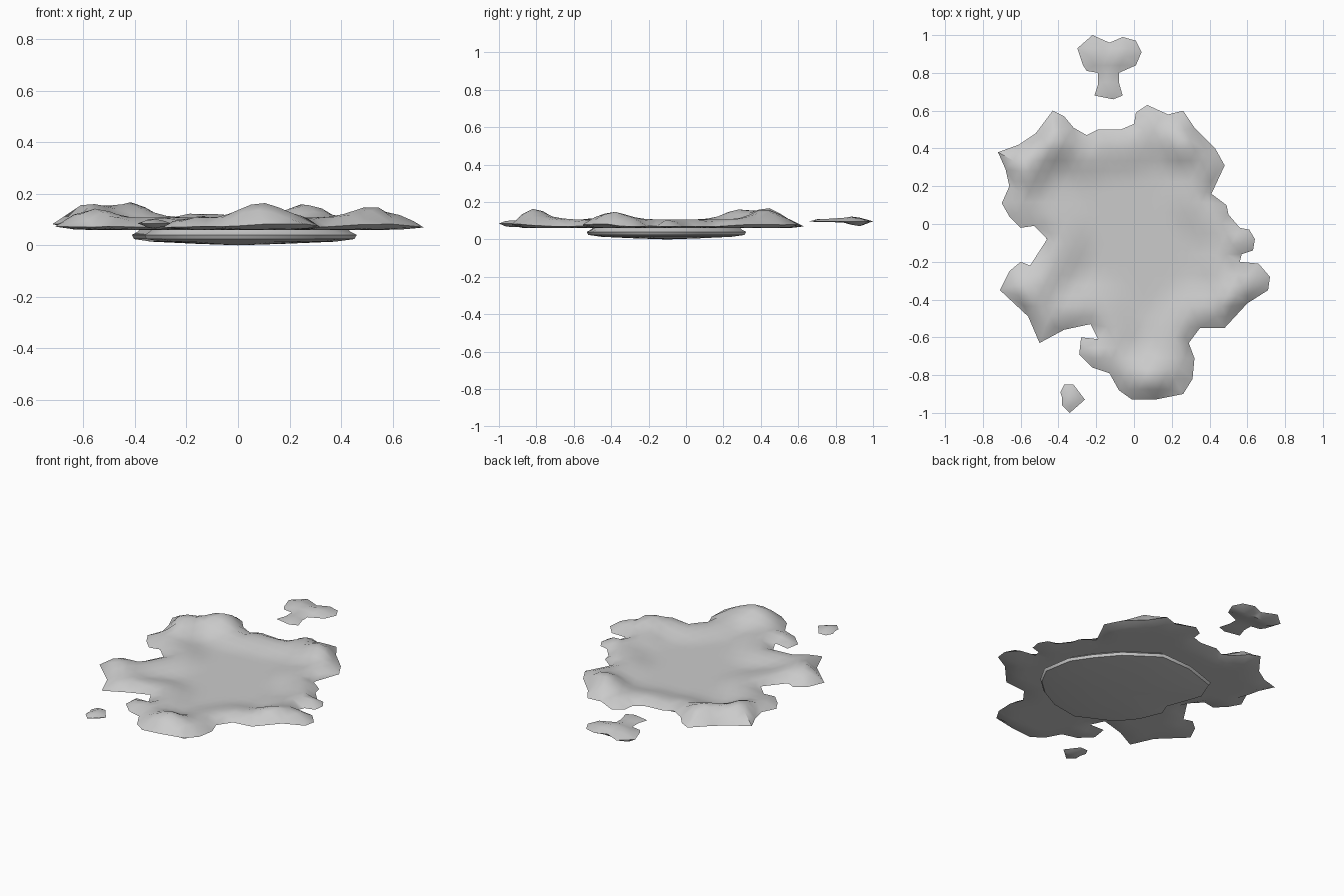
import bpy
import bmesh
import math
from mathutils import Vector
from mathutils.geometry import delaunay_2d_cdt, intersect_point_line

cube = bpy.data.objects.get("Cube")
if cube:
    bpy.data.objects.remove(cube, do_unlink=True)

GREY = (0.6, 0.6, 0.6, 1.0)
material = bpy.data.materials.new("plain grey")
material.use_nodes = True
material.diffuse_color = GREY
material.node_tree.nodes["Principled BSDF"].inputs["Base Color"].default_value = GREY


def edge_distance(point, outline):
    """Shortest distance from a point to a closed outline."""
    best = math.inf
    for i, start in enumerate(outline):
        end = outline[(i + 1) % len(outline)]
        near, factor = intersect_point_line(point, start, end)
        near = start.lerp(end, max(0, min(1, factor)))
        best = min(best, (point - Vector(near[:2])).length)
    return best


def lattice(outline, spacing):
    """Staggered points that keep clear of the outline."""
    left, right = min(p.x for p in outline), max(p.x for p in outline)
    low, high = min(p.y for p in outline), max(p.y for p in outline)
    points = []
    for row in range(int((high - low) / spacing) + 1):
        for column in range(int((right - left) / spacing) + 1):
            shift = spacing / 2 if row % 2 else 0
            point = Vector((left + column * spacing + shift, low + row * spacing))
            if edge_distance(point, outline) > spacing * 0.45:
                points.append(point)
    return points


def smoothstep(value):
    value = max(0, min(1, value))
    return value * value * (3 - 2 * value)


def finish(name, bm, angle):
    bmesh.ops.recalc_face_normals(bm, faces=bm.faces)
    mesh = bpy.data.meshes.new(name)
    bm.to_mesh(mesh)
    bm.free()
    mesh.materials.append(material)
    obj = bpy.data.objects.new(name, mesh)
    bpy.context.collection.objects.link(obj)
    bpy.ops.object.select_all(action="DESELECT")
    obj.select_set(True)
    bpy.context.view_layer.objects.active = obj
    bpy.ops.object.shade_smooth_by_angle(angle=math.radians(angle))
    return obj


def pillow(name, hundredths, spacing, rim, top, bottom):
    """Closed sheet: top and bottom skins that meet at one rim."""
    outline = [Vector((x, y)) / 100 for x, y in hundredths]
    count = len(outline)
    loop = [(i, (i + 1) % count) for i in range(count)]
    result = delaunay_2d_cdt(outline + lattice(outline, spacing), loop,
                             [list(range(count))], 1, 1e-5)
    points, faces = result[0], result[2]
    bm = bmesh.new()
    upper, lower = [], []
    for point in points:
        depth = edge_distance(point, outline)
        if depth < 1e-4:
            vert = bm.verts.new((point.x, point.y, rim(point)))
            upper.append(vert)
            lower.append(vert)
        else:
            upper.append(bm.verts.new((point.x, point.y, top(point, depth))))
            lower.append(bm.verts.new((point.x, point.y, bottom(point, depth))))
    for face in faces:
        bm.faces.new([upper[i] for i in face])
        if any(upper[i] is not lower[i] for i in face):
            bm.faces.new([lower[i] for i in reversed(face)])
    loose = [v for v in bm.verts if not v.link_faces]
    bmesh.ops.delete(bm, geom=loose, context="VERTS")
    return finish(name, bm, 50)


# Main splash: ragged outline, raised lobes and a shallow dish
SPLASH = [
    (48, 31), (43, 40), (32, 51), (26, 60), (18, 58), (7, 63), (1, 59), (0, 53),
    (-7, 50), (-19, 50), (-25, 47), (-32, 51), (-37, 57), (-43, 60), (-52, 48),
    (-61, 42), (-72, 38), (-68, 29), (-66, 20), (-70, 11), (-66, 4), (-60, -2),
    (-53, -1), (-46, -8), (-55, -22), (-60, -20), (-66, -25), (-71, -35),
    (-56, -49), (-50, -63), (-37, -56), (-23, -53), (-19, -61), (-28, -60),
    (-29, -69), (-22, -76), (-13, -79), (-8, -88), (-1, -93), (11, -93),
    (26, -90), (31, -82), (32, -71), (29, -63), (35, -55), (48, -55), (60, -42),
    (71, -35), (72, -28), (66, -21), (56, -20), (57, -16), (63, -14), (64, -8),
    (61, -3), (56, -2), (50, 5), (49, 10), (41, 16),
]
# Lobe crests: x, y, height
CRESTS = [(-0.43, 0.44, 0.06), (-0.58, 0.29, 0.055), (0.26, 0.42, 0.055),
          (0.09, -0.8, 0.06), (0.52, -0.4, 0.045), (-0.56, -0.38, 0.035)]


def splash_top(point, depth):
    height = 0.075 + 0.032 * smoothstep(depth / 0.06)
    height -= 0.032 * smoothstep((depth - 0.1) / 0.18)
    for x, y, rise in CRESTS:
        away = (point - Vector((x, y))).length / 0.11
        height += rise * math.exp(-away * away) * min(1, depth / 0.07)
    return height


pillow("splash", SPLASH, 0.055,
       lambda p: 0.077 + 0.008 * math.sin(9 * p.x + 7 * p.y),
       splash_top,
       lambda p, d: 0.068 - 0.008 * smoothstep(d / 0.08))

# Lower tier: overhanging lip under the splash, slightly bowed bottom
BASE = [(47, -24), (44, -6), (36, 6), (25, 19), (5, 33), (-16, 32), (-37, 25),
        (-42, 12), (-34, -10), (-37, -18), (-31, -32), (-22, -43), (0, -54),
        (18, -51), (31, -44), (41, -35)]
bm = bmesh.new()
rings = []
for scale, z in ((0.9, 0.064), (0.93, 0.052), (0.98, 0.04), (0.96, 0.024), (0.8, 0.014), (0.4, 0.006)):
    rings.append([bm.verts.new((x * scale / 100, (y + 10) * scale / 100 - 0.1, z))
                  for x, y in BASE])
for first, second in zip(rings, rings[1:]):
    for i in range(len(BASE)):
        j = (i + 1) % len(BASE)
        bm.faces.new((first[i], first[j], second[j], second[i]))
bm.faces.new(rings[0])
hub = bm.verts.new((0, -0.1, 0))
for i, vert in enumerate(rings[-1]):
    bm.faces.new((vert, rings[-1][(i + 1) % len(BASE)], hub))
finish("base_tier", bm, 40)

# Detached drop at the back
BACK_DROP = [(-30, 93), (-27, 84), (-25, 81), (-19, 80), (-19, 74), (-21, 68),
             (-11, 66), (-6, 68), (-8, 75), (-8, 80), (1, 84), (4, 91), (1, 97),
             (-6, 99), (-13, 96), (-22, 100)]
pillow("back_drop", BACK_DROP, 0.045,
       lambda p: 0.097,
       lambda p, d: 0.102 + 0.022 * smoothstep(d / 0.1),
       lambda p, d: 0.092 - 0.022 * math.exp(-((p.y - 0.92) / 0.05) ** 2))

# Small detached drop at the front
FRONT_DROP = [(-39, -89), (-37, -85), (-32, -85), (-26, -93), (-34, -100),
              (-38, -96), (-38, -92)]
pillow("front_drop", FRONT_DROP, 0.035,
       lambda p: 0.085,
       lambda p, d: 0.09 + 0.012 * smoothstep(d / 0.04),
       lambda p, d: 0.078 - 0.012 * smoothstep(d / 0.04))
